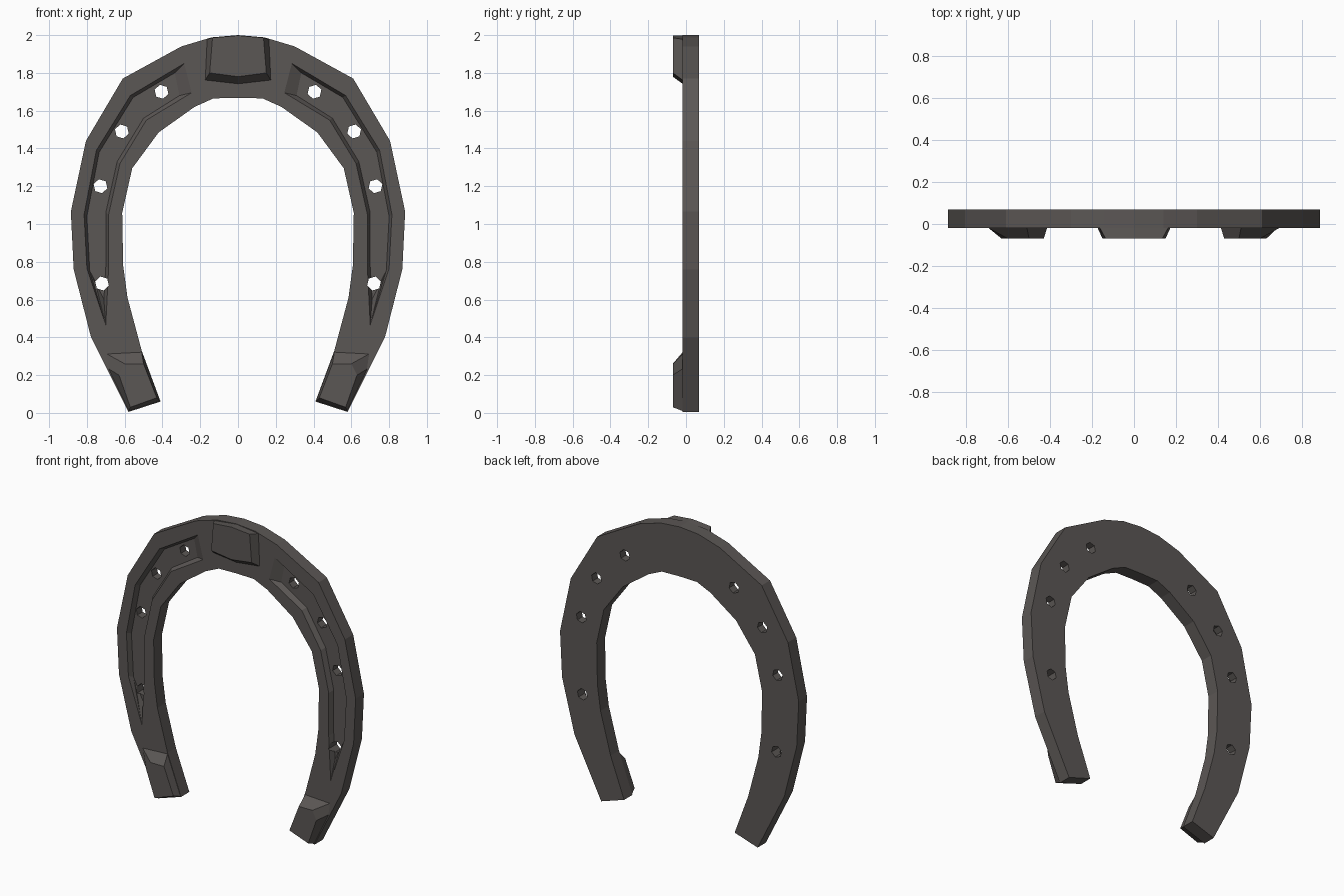
import bpy, bmesh, math

if "Cube" in bpy.data.objects:
    bpy.data.objects.remove(bpy.data.objects["Cube"])

steel = bpy.data.materials.new("dark steel")
steel.diffuse_color = (0.105, 0.095, 0.090, 1)
steel.use_nodes = True
steel.node_tree.nodes["Principled BSDF"].inputs["Base Color"].default_value = steel.diffuse_color


def prism(name, front, back, y_front, y_back):
    """Solid between two matching x,z outlines lying at different depths."""
    bm = bmesh.new()
    a = [bm.verts.new((x, y_front, z)) for x, z in front]
    b = [bm.verts.new((x, y_back, z)) for x, z in back]
    n = len(a)
    bm.faces.new(a)
    bm.faces.new(b[::-1])
    for i in range(n):
        j = (i + 1) % n
        bm.faces.new((a[j], a[i], b[i], b[j]))
    bmesh.ops.recalc_face_normals(bm, faces=bm.faces)
    me = bpy.data.meshes.new(name)
    bm.to_mesh(me)
    bm.free()
    me.materials.append(steel)
    ob = bpy.data.objects.new(name, me)
    bpy.context.collection.objects.link(ob)
    return ob


def flip(pts):
    return [(-x, z) for x, z in pts]


def combine(target, tool, op):
    m = target.modifiers.new(op, 'BOOLEAN')
    m.operation = op
    m.solver = 'EXACT'
    m.object = tool
    bpy.context.view_layer.objects.active = target
    bpy.ops.object.modifier_apply(modifier=m.name)
    bpy.data.objects.remove(tool)


# Horseshoe plate
outer = [(0.14, 1.988), (0.30, 1.94), (0.61, 1.77), (0.805, 1.44), (0.885, 1.065),
         (0.87, 0.76), (0.778, 0.40), (0.58, 0.005)]
inner = [(0.41, 0.06), (0.51, 0.33), (0.585, 0.61), (0.608, 0.78), (0.613, 1.06),
         (0.56, 1.295), (0.42, 1.485), (0.23, 1.62), (0.13, 1.665)]
half = outer + inner
outline = [(0, 2.0)] + half + [(0, 1.668)] + flip(half)[::-1]
shoe = prism("horseshoe", outline, outline, -0.018, 0.07)

# Nail grooves
groove_out = [(0.57, 1.68), (0.75, 1.39), (0.815, 1.05), (0.80, 0.765)]
groove_in = [(0.685, 0.765), (0.685, 1.05), (0.625, 1.32), (0.485, 1.55)]
rim = [(0.285, 1.85)] + groove_out + [(0.70, 0.465)] + groove_in + [(0.245, 1.695)]
inset = lambda p, d: [(x + d * sx, z) for (x, z), sx in p]
floor = [(0.335, 1.80)] + [(x - 0.015, z - 0.01) for x, z in groove_out] + [(0.71, 0.60)] \
    + [(x + 0.015, z + 0.01) for x, z in groove_in] + [(0.31, 1.68)]
holes = [(0.405, 1.70), (0.615, 1.49), (0.728, 1.20), (0.72, 0.685)]

# Caulks at the heels
heel_top = [(0.43, 0.08), (0.57, 0.03), (0.63, 0.20), (0.60, 0.26), (0.50, 0.26)]
heel_base = [(0.413, 0.062), (0.579, 0.009), (0.688, 0.235), (0.70, 0.315), (0.511, 0.325)]

for side in (lambda p: p, flip):
    combine(shoe, prism("groove_cutter", side(rim), side(floor), -0.0181, 0.014), 'DIFFERENCE')
    for cx, cz in holes:
        ring = [(cx + 0.038 * math.cos(math.tau * i / 6 + 0.3),
                 cz + 0.038 * math.sin(math.tau * i / 6 + 0.3)) for i in range(6)]
        combine(shoe, prism("hole_cutter", side(ring), side(ring), -0.2, 0.2), 'DIFFERENCE')
    combine(shoe, prism("heel_caulk", side(heel_top), side(heel_base), -0.07, -0.015), 'UNION')

# Caulk at the toe
toe_top = [(0, 1.998), (0.135, 1.986), (0.15, 1.80), (0, 1.78)]
toe_base = [(0, 1.998), (0.165, 1.978), (0.175, 1.76), (0, 1.74)]
toe = lambda p: p + flip(p[1:3])[::-1]
combine(shoe, prism("toe_caulk", toe(toe_top), toe(toe_base), -0.07, -0.015), 'UNION')
